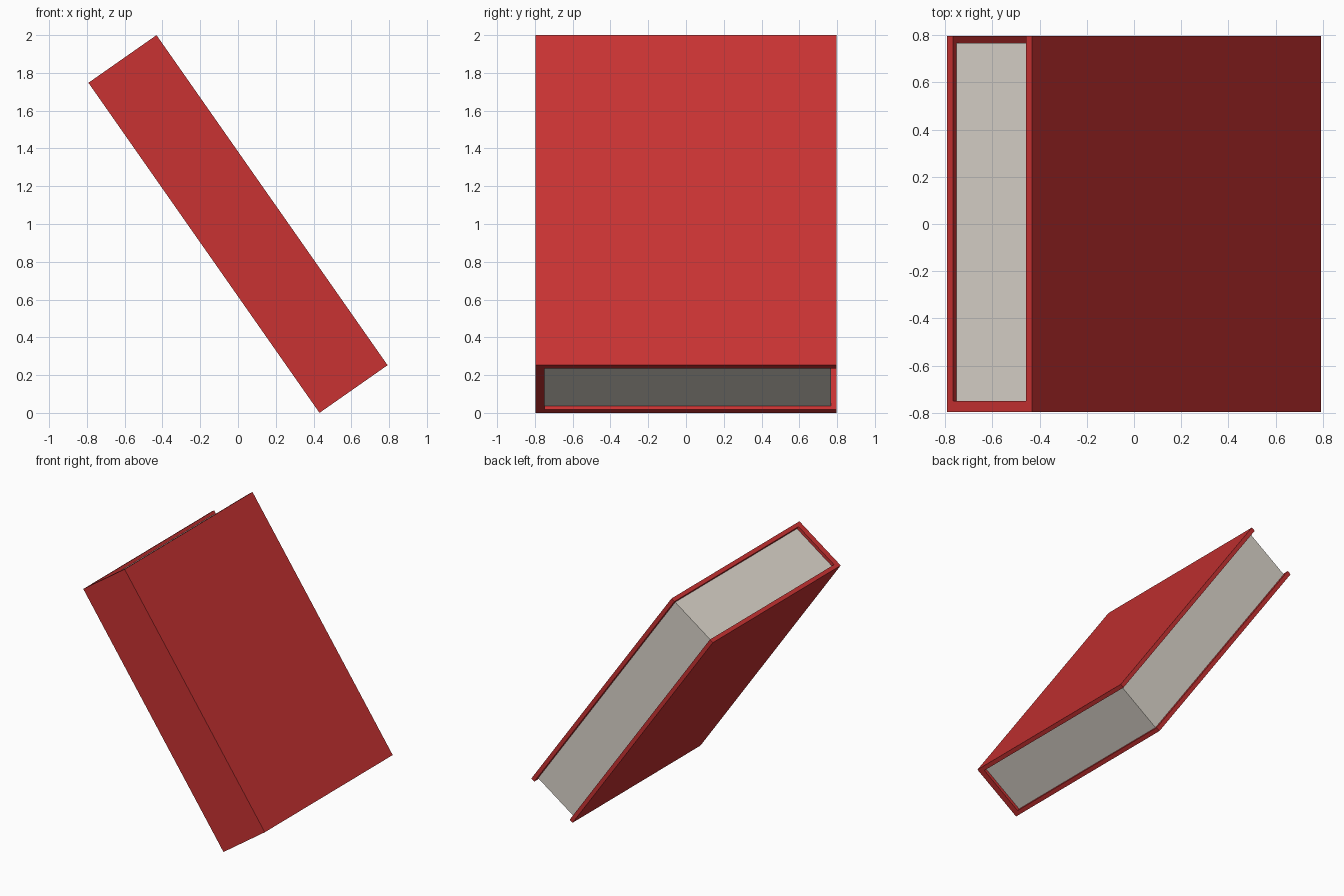
import bpy, bmesh, math
from mathutils import Matrix

if "Cube" in bpy.data.objects:
    bpy.data.objects.remove(bpy.data.objects["Cube"])

LENGTH, THICK, DEPTH = 2.133, 0.44, 1.594    # height, thickness, spine to fore-edge
BOARD, SPINE = 0.031, 0.047                  # cover board and spine thickness
END_GAP, FORE_GAP = 0.024, 0.03              # how far the pages sit inside the cover

# The whole book leans 35 degrees towards -x
PLACE = Matrix.Translation((0, 0, 1)) @ Matrix.Rotation(math.radians(-35), 4, 'Y')


def material(name, colour):
    m = bpy.data.materials.new(name)
    m.diffuse_color = (*colour, 1)
    m.use_nodes = True
    m.node_tree.nodes["Principled BSDF"].inputs["Base Color"].default_value = m.diffuse_color
    return m


def prism(name, outline, length, mat):
    """Extrude an x/y outline along the book's long axis, then lean it."""
    bm = bmesh.new()
    face = bm.faces.new([bm.verts.new((x, y, -length / 2)) for x, y in outline])
    new = bmesh.ops.extrude_face_region(bm, geom=[face])["geom"]
    bmesh.ops.translate(bm, vec=(0, 0, length),
                        verts=[g for g in new if isinstance(g, bmesh.types.BMVert)])
    bmesh.ops.recalc_face_normals(bm, faces=bm.faces)
    bm.transform(PLACE)
    mesh = bpy.data.meshes.new(name)
    bm.to_mesh(mesh)
    bm.free()
    mesh.materials.append(mat)
    obj = bpy.data.objects.new(name, mesh)
    bpy.context.collection.objects.link(obj)
    return obj


red = material("cover red", (0.578, 0.032, 0.032))
paper = material("paper grey", (0.723, 0.680, 0.610))

# Cover: both boards and the spine as one U-shaped profile
x, y = THICK / 2, DEPTH / 2
xi, yi = x - BOARD, -y + SPINE
prism("cover", [(-x, -y), (x, -y), (x, y), (xi, y), (xi, yi), (-xi, yi), (-xi, y), (-x, y)],
      LENGTH, red)

# Page block between the boards
yf = y - FORE_GAP
prism("pages", [(-xi, yi), (xi, yi), (xi, yf), (-xi, yf)], LENGTH - 2 * END_GAP, paper)
